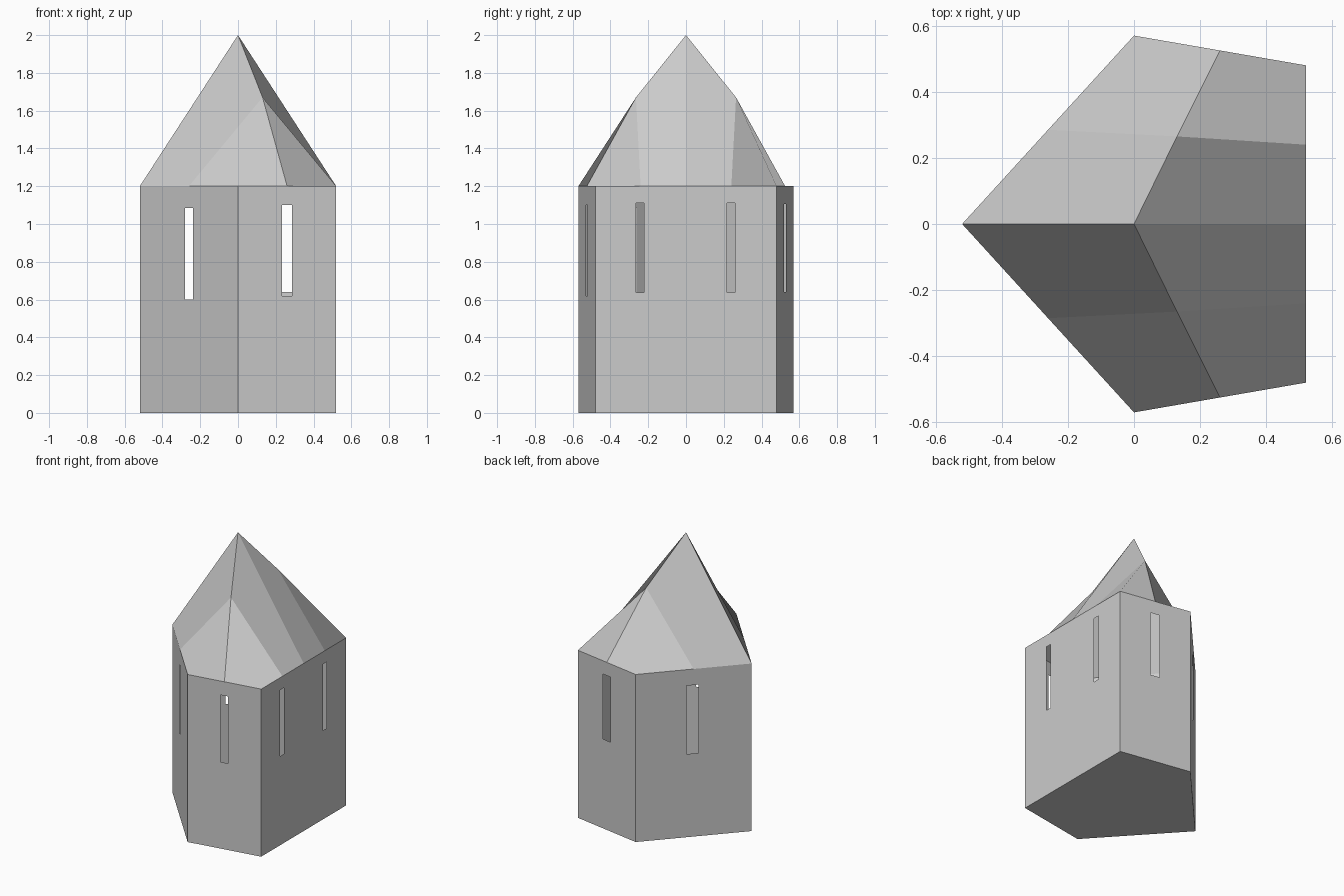
import bpy
from mathutils import Vector

cube = bpy.data.objects.get("Cube")
if cube:
    bpy.data.objects.remove(cube, do_unlink=True)

WALL_TOP, APEX_TOP = 1.2, 2.0

stone = bpy.data.materials.new("light_grey_stone")
stone.use_nodes = True
grey = (0.6, 0.6, 0.6, 1)
stone.diffuse_color = grey
stone.node_tree.nodes["Principled BSDF"].inputs["Base Color"].default_value = grey


def add_part(name, verts, faces):
    mesh = bpy.data.meshes.new(name)
    mesh.from_pydata([tuple(v) for v in verts], [], faces)
    mesh.materials.append(stone)
    obj = bpy.data.objects.new(name, mesh)
    bpy.context.collection.objects.link(obj)
    return obj


# Five-sided footprint, counter-clockwise from the pointed end
west = Vector((-0.52, 0, 0))
front = Vector((0, -0.57, 0))
front_east = Vector((0.52, -0.48, 0))
back_east = Vector((0.52, 0.48, 0))
back = Vector((0, 0.57, 0))


def wall(name, start, end, slits, low, high):
    """Thin wall with open slits, given as (from, to) fractions of its length."""
    cuts = [0] + [u for slit in slits for u in slit] + [1]
    levels = [0, low, high, WALL_TOP]
    verts = [start.lerp(end, u) + Vector((0, 0, z)) for z in levels for u in cuts]
    n = len(cuts)
    faces = []
    for row in range(3):
        for col in range(n - 1):
            if row == 1 and col % 2 == 1:
                continue
            a = row * n + col
            faces.append((a, a + 1, a + 1 + n, a + n))
    add_part(name, verts, faces)


# Walls with arrow slits
wall("front_right_wall", west, front, [(0.46, 0.54)], 0.6, 1.085)
wall("front_left_wall", front, front_east, [(0.45, 0.55)], 0.62, 1.1)
wall("left_wall", front_east, back_east, [(0.224, 0.269), (0.726, 0.771)], 0.637, 1.112)
wall("back_left_wall", back_east, back, [(0.43, 0.56)], 0.64, 1.105)
wall("back_right_wall", back, west, [(0.44, 0.54)], 0.595, 1.085)

# Floor
add_part("floor", [west, back, back_east, front_east, front], [(0, 1, 2, 3, 4)])


# Faceted roof: each half is four bent quads around a raised centre
def roof_half(name, side):
    base = Vector((0, 0, WALL_TOP))
    a = west + base
    b = (back if side > 0 else front) + base
    c = (back_east if side > 0 else front_east) + base
    r = Vector((0.52, 0, WALL_TOP))
    apex = Vector((0, 0, APEX_TOP))
    centre = Vector((0.13, side * 0.265, 1.67))
    verts = [apex, a, (a + b) / 2, b, (b + c) / 2, c, (c + r) / 2, r, centre]
    if side > 0:
        faces = [(8, 2, 1, 0), (4, 3, 2, 8), (8, 6, 5, 4), (0, 7, 6, 8)]
        # start each quad so that it folds along the same grid diagonal
    else:
        faces = [(0, 1, 2, 8), (8, 2, 3, 4), (4, 5, 6, 8), (8, 6, 7, 0)]
    add_part(name, verts, faces)


roof_half("back_roof", 1)
roof_half("front_roof", -1)
